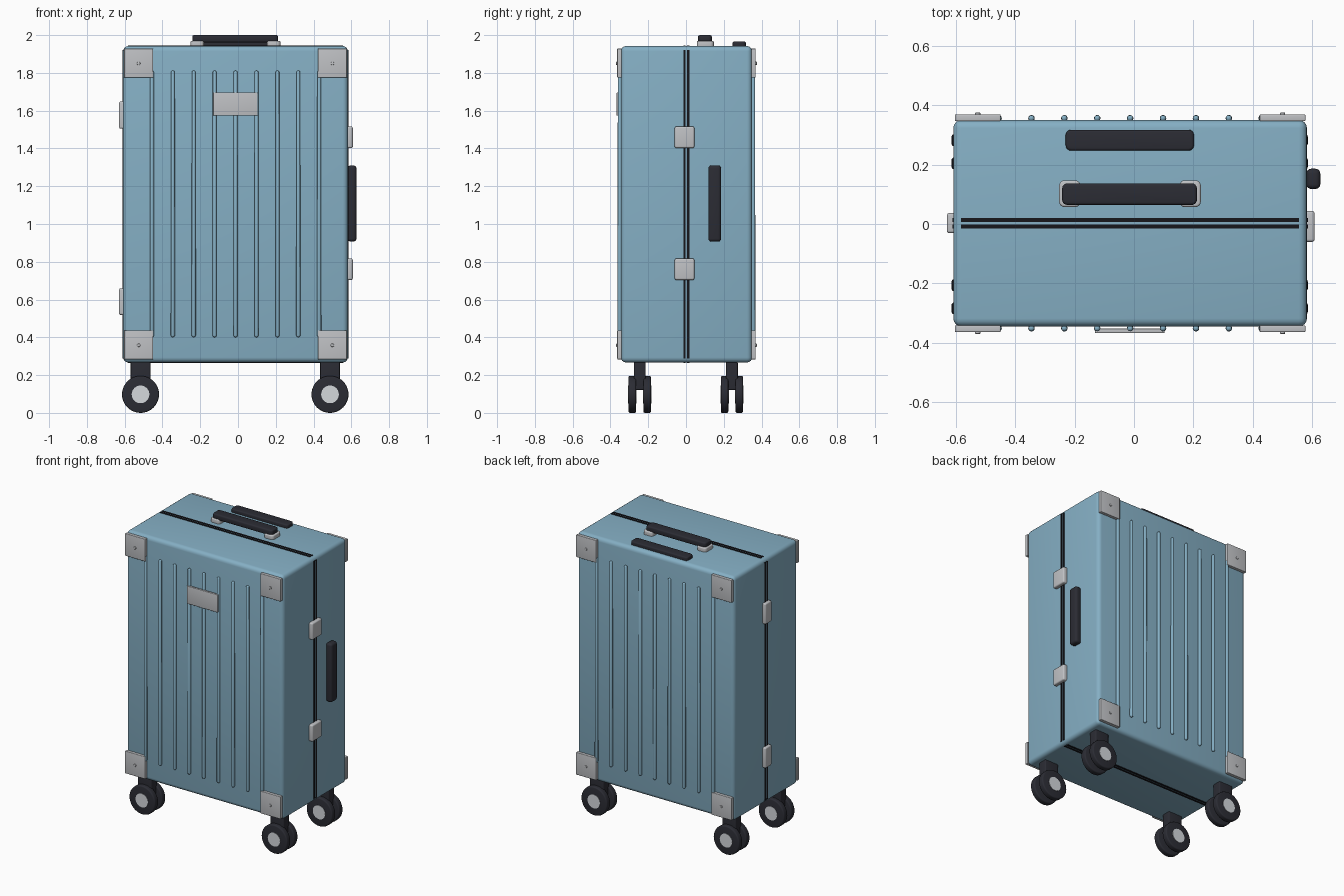
import bpy, bmesh, math
from mathutils import Matrix, Vector

if "Cube" in bpy.data.objects:
    bpy.data.objects.remove(bpy.data.objects["Cube"])


def material(name, rgb):
    m = bpy.data.materials.new(name)
    m.diffuse_color = (*rgb, 1)
    m.use_nodes = True
    m.node_tree.nodes["Principled BSDF"].inputs["Base Color"].default_value = m.diffuse_color
    return m


BLUE = material("shell_blue", (0.235, 0.43, 0.555))
METAL = material("brushed_metal", (0.53, 0.54, 0.56))
BLACK = material("dark_plastic", (0.024, 0.025, 0.034))
SEAM = material("seam_black", (0.008, 0.008, 0.011))
HUB = material("hub_silver", (0.66, 0.69, 0.72))


def finish(bm, name, mat):
    me = bpy.data.meshes.new(name)
    bm.to_mesh(me)
    bm.free()
    me.materials.append(mat)
    ob = bpy.data.objects.new(name, me)
    bpy.context.collection.objects.link(ob)
    bpy.ops.object.select_all(action='DESELECT')
    ob.select_set(True)
    bpy.context.view_layer.objects.active = ob
    bpy.ops.object.shade_smooth_by_angle(angle=math.radians(35))
    return ob


def box(name, x, y, z, mat, bevel=0.0, axis=None, soft=0.0):
    """Box from ranges; 'bevel' rounds all edges, or only those along 'axis';
    'soft' then rounds the remaining edges."""
    bm = bmesh.new()
    bmesh.ops.create_cube(bm, size=1)
    size = Vector((x[1] - x[0], y[1] - y[0], z[1] - z[0]))
    mid = Vector((x[0] + x[1], y[0] + y[1], z[0] + z[1])) / 2
    for v in bm.verts:
        v.co = Vector(a * b for a, b in zip(v.co, size)) + mid

    def along(e):
        d = (e.verts[0].co - e.verts[1].co).normalized()
        return axis is None or abs(d[axis]) > 0.99

    if bevel:
        bmesh.ops.bevel(bm, geom=[e for e in bm.edges if along(e)], offset=bevel,
                        segments=4, profile=0.5, affect='EDGES')
    if soft:
        sharp = [e for e in bm.edges if e.calc_face_angle(0) > 1]
        bmesh.ops.bevel(bm, geom=sharp, offset=soft, segments=3,
                        profile=0.5, affect='EDGES')
    return finish(bm, name, mat)


def disc(name, centre, radius, width, mat, bevel=0.0, segments=32):
    """Cylinder along y with optional rounded rims."""
    bm = bmesh.new()
    bmesh.ops.create_cone(bm, cap_ends=True, segments=segments, radius1=radius,
                          radius2=radius, depth=width,
                          matrix=Matrix.Translation(centre) @ Matrix.Rotation(math.pi / 2, 4, 'X'))
    if bevel:
        rims = [e for e in bm.edges if e.calc_face_angle(0) > 1]
        bmesh.ops.bevel(bm, geom=rims, offset=bevel, segments=3,
                        profile=0.5, affect='EDGES')
    return finish(bm, name, mat)


def rib(name, x, y, z0, z1, r):
    """Vertical rod with rounded ends."""
    bm = bmesh.new()
    bmesh.ops.create_uvsphere(bm, u_segments=12, v_segments=8, radius=r)
    for v in bm.verts:
        v.co.z += z1 - r if v.co.z > 1e-5 else z0 + r
        v.co.x += x
        v.co.y += y
    return finish(bm, name, BLUE)


X0, X1, Y0, Y1, Z0, Z1 = -0.608, 0.582, -0.345, 0.35, 0.267, 1.942
CX, CY = (X0 + X1) / 2, (Y0 + Y1) / 2

# Main shell
box("shell", (X0, X1), (Y0, Y1), (Z0, Z1), BLUE, 0.027)

# Double dark seam around the middle of the shell
for i, off in enumerate((-0.0105, 0.0105)):
    y = (CY + off - 0.0065, CY + off + 0.0065)
    for j, z in enumerate((Z0, Z1)):
        box(f"seam_flat_{i}_{j}", (X0 + 0.026, X1 - 0.026), y, (z - 0.003, z + 0.003), SEAM)
    for j, x in enumerate((X0, X1)):
        box(f"seam_side_{i}_{j}", (x - 0.003, x + 0.003), y, (Z0 + 0.022, Z1 - 0.022), SEAM)

for side, yf, s in (("front", Y0, -1), ("back", Y1, 1)):
    # Vertical ribs
    for i in range(9):
        rib(f"{side}_rib_{i}", CX + (i - 4) * 0.1107, yf + s * 0.006, 0.40, 1.812, 0.011)
    # Corner guards with a rivet
    for i, x in enumerate((-0.526, 0.5)):
        for j, z in enumerate((0.36, 1.852)):
            ys = sorted((yf - s * 0.004, yf + s * 0.019))
            box(f"{side}_corner_guard_{i}_{j}", (x - 0.077, x + 0.077), ys,
                (z - 0.077, z + 0.077), METAL, 0.004)
            disc(f"{side}_rivet_{i}_{j}", (x, yf + s * 0.019, z - 0.002), 0.009, 0.012,
                 METAL, 0.003, 16)

# Blank plate on the front
box("front_plate", (-0.132, 0.103), (-0.367, -0.352), (1.574, 1.696), METAL, 0.003)

# Latches on the right, hinges on the left
for i, (a, b) in enumerate(((0.704, 0.817), (1.402, 1.516))):
    box(f"latch_{i}", (0.572, 0.608), (-0.06, 0.044), (a, b), METAL, 0.009)
for i, (a, b) in enumerate(((0.519, 0.659), (1.505, 1.648))):
    box(f"hinge_{i}", (-0.63, -0.598), (-0.031, 0.037), (a, b), METAL, 0.009)

# Side handle
box("side_handle", (0.58, 0.627), (0.118, 0.186), (0.907, 1.31), BLACK, 0.016)

# Top carry handle and its mounts
box("top_handle", (-0.242, 0.212), (0.064, 0.137), (1.962, 2.0), BLACK, 0.018, 2, 0.009)
for i, x in enumerate(((-0.252, -0.18), (0.153, 0.225))):
    box(f"handle_mount_{i}", x, (0.057, 0.147), (1.93, 1.97), METAL, 0.018, 2, 0.007)

# Retracted pull handle grip
box("pull_handle_grip", (-0.23, 0.202), (0.247, 0.317), (1.93, 1.966), BLACK, 0.018, 2, 0.008)

# Four twin-wheel casters
for i, x in enumerate((-0.516, 0.487)):
    for j, y in enumerate((-0.245, 0.243)):
        box(f"caster_bracket_{i}_{j}", (x - 0.052, x + 0.052), (y - 0.031, y + 0.031),
            (0.122, 0.272), BLACK, 0.007)
        for k, o in enumerate((-0.039, 0.039)):
            disc(f"wheel_{i}_{j}_{k}", (x, y + o, 0.098), 0.096 + 0.002, 0.04, BLACK, 0.008, 40)
            disc(f"hub_{i}_{j}_{k}", (x, y + o, 0.098), 0.047, 0.045, HUB, 0.0, 24)
